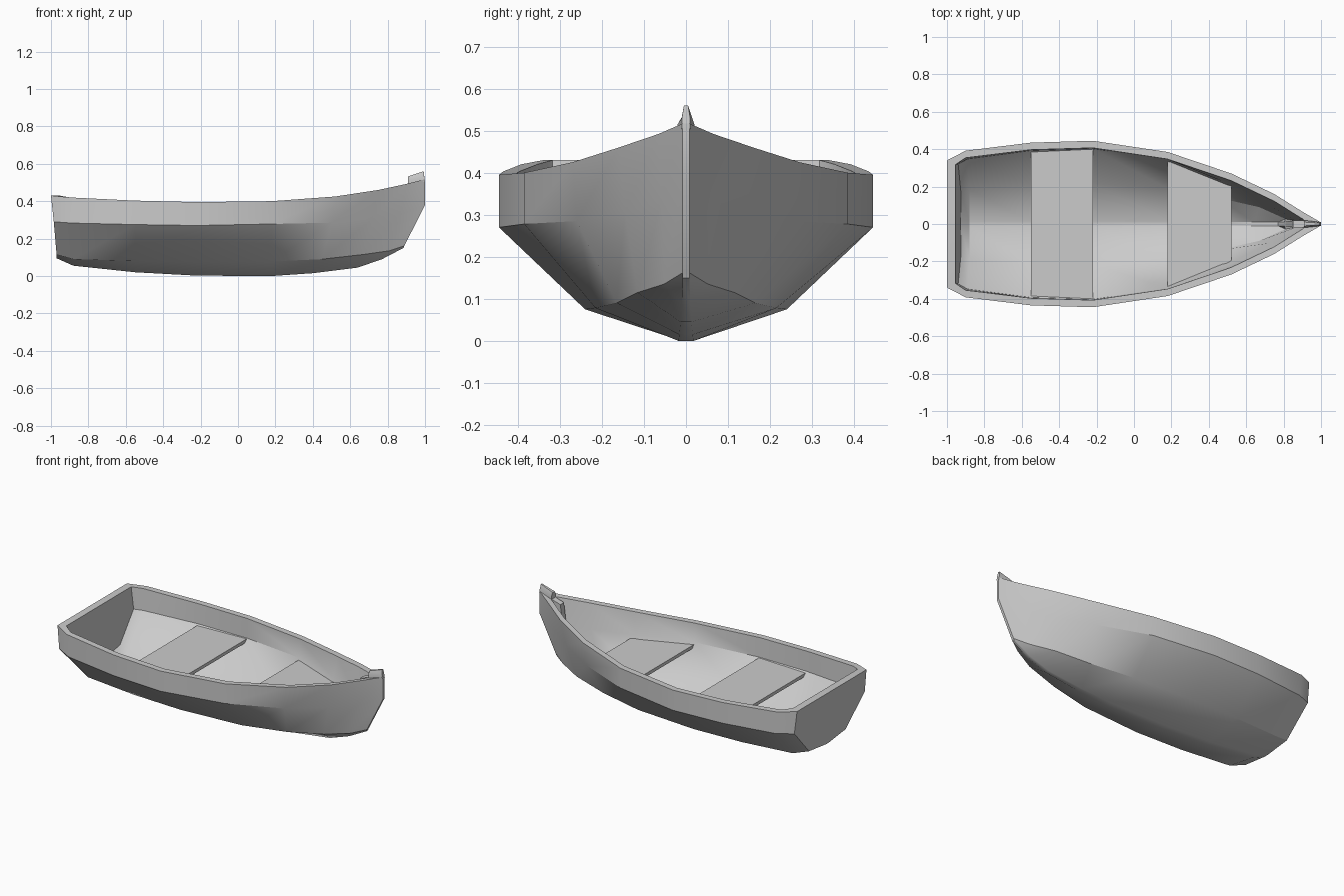
import bpy, bmesh, math

if "Cube" in bpy.data.objects:
    bpy.data.objects.remove(bpy.data.objects["Cube"])

# Stations from stern to bow: (x, half width, z) at sheer, knuckle, chine and keel
STATIONS = [
    [(-1.00, .340, .430), (-.985, .345, .290), (-.97, .180, .115), (-.97, .015, .095)],
    [(-.90, .392, .420), (-.89, .390, .283), (-.88, .210, .090), (-.88, .018, .055)],
    [(-.55, .435, .403), (-.55, .435, .275), (-.55, .235, .080), (-.55, .018, .020)],
    [(-.22, .445, .395), (-.22, .445, .270), (-.22, .240, .075), (-.22, .018, .002)],
    [(.18, .385, .400), (.18, .385, .278), (.18, .215, .078), (.18, .018, .000)],
    [(.52, .270, .425), (.50, .260, .285), (.45, .165, .090), (.40, .016, .015)],
    [(.75, .160, .460), (.72, .145, .305), (.67, .115, .115), (.64, .013, .045)],
    [(.90, .066, .492), (.87, .058, .335), (.81, .052, .135), (.77, .010, .090)],
    [(1.0, .008, .517), (1.0, .008, .380), (.89, .008, .162), (.885, .008, .150)],
]


def make_object(name, bm, angle=30):
    bmesh.ops.recalc_face_normals(bm, faces=bm.faces)
    mesh = bpy.data.meshes.new(name)
    bm.to_mesh(mesh)
    bm.free()
    ob = bpy.data.objects.new(name, mesh)
    bpy.context.collection.objects.link(ob)
    bpy.ops.object.select_all(action='DESELECT')
    ob.select_set(True)
    bpy.context.view_layer.objects.active = ob
    bpy.ops.object.shade_smooth_by_angle(angle=math.radians(angle))
    return ob


def inset(station, i):
    """Inner planking line of one station."""
    pts = []
    for (x, y, z), dy, dz in zip(station, (.038, .042, .025, .004), (0, .005, .02, .015)):
        if i == 0:
            x += .045
            dy *= .6
        if i == len(STATIONS) - 1:
            x -= .085
            y, dy = (.016, 0) if z > .3 else (.012, 0)
            dz += .01 if z < .4 else -.024
        pts.append((x, max(y - dy, .01), z + dz))
    return pts


def ring(bm, pts):
    full = pts + [(x, -y, z) for x, y, z in reversed(pts)]
    return [bm.verts.new(p) for p in full]


# Hull: outer skin, inner skin and the rim between them
bm = bmesh.new()
outer = [ring(bm, s) for s in STATIONS]
inner = [ring(bm, inset(s, i)) for i, s in enumerate(STATIONS)]
for skin in (outer, inner):
    for a, b in zip(skin, skin[1:]):
        for j in range(7):
            bm.faces.new((a[j], a[j + 1], b[j + 1], b[j]))
    for end in (skin[0], skin[-1]):
        for j in range(3):
            bm.faces.new((end[j], end[j + 1], end[6 - j], end[7 - j]))
for j in (0, 7):
    for i in range(len(outer) - 1):
        bm.faces.new((outer[i][j], outer[i + 1][j], inner[i + 1][j], inner[i][j]))
for i in (0, -1):
    bm.faces.new((outer[i][0], outer[i][7], inner[i][7], inner[i][0]))
make_object("hull", bm)


def prism(name, bottom, top):
    bm = bmesh.new()
    lo = [bm.verts.new(p) for p in bottom]
    hi = [bm.verts.new(p) for p in top]
    bm.faces.new(lo)
    bm.faces.new(hi)
    n = len(lo)
    for k in range(n):
        bm.faces.new((lo[k], lo[(k + 1) % n], hi[(k + 1) % n], hi[k]))
    return make_object(name, bm, 20)


# Bench seats spanning the inner planking
def seat(name, x0, y0, x1, y1, z=.272, thick=.02):
    plan = [(x0, -y0), (x1, -y1), (x1, y1), (x0, y0)]
    prism(name, [(x, y * .96, z - thick) for x, y in plan], [(x, y, z) for x, y in plan])


seat("rear_seat", -.55, .395, -.22, .405)
seat("front_seat", .18, .346, .52, .225)

# Stem head: chamfered, tapering cap on the bow
def section(x, w, z0, z1, z2, dx=0):
    return [(x, -w, z0), (x, w, z0), (x + dx * .5, w, z1), (x + dx, w * .5, z2),
            (x + dx, -w * .5, z2), (x + dx * .5, -w, z1)]


prism("stem_head", section(.908, .020, .485, .515, .532),
      section(1.0, .010, .505, .530, .560, -.008))

# Inner stem post behind the bow
prism("inner_stem", [(.80, -.012, .13), (.88, -.012, .16), (.88, .012, .16), (.80, .012, .13)],
      [(.85, -.018, .475), (.93, -.018, .50), (.93, .018, .50), (.85, .018, .475)])
